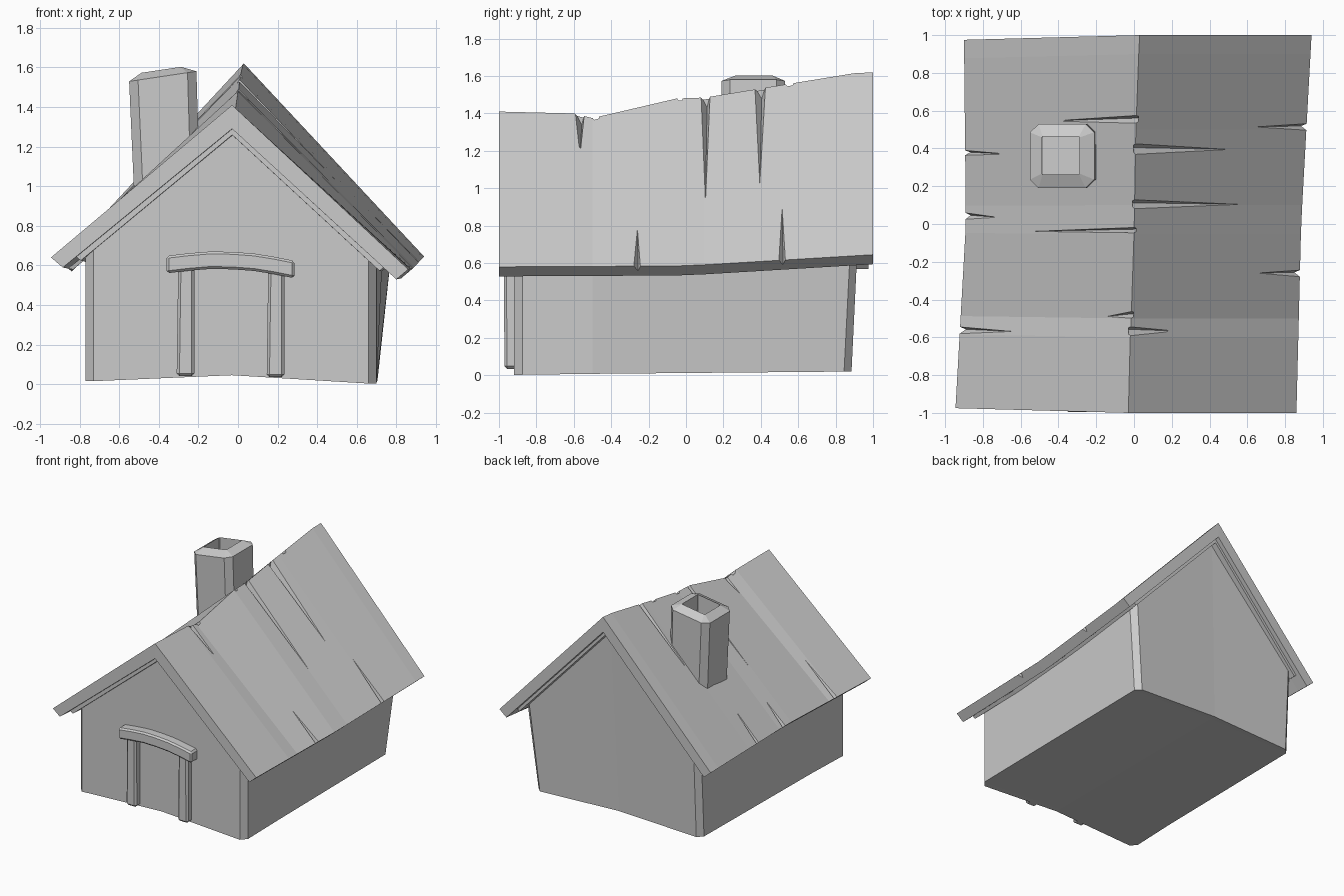
import bpy
import bmesh
from mathutils import Vector

if "Cube" in bpy.data.objects:
    bpy.data.objects.remove(bpy.data.objects["Cube"])

GREY = (0.6, 0.6, 0.6, 1)
stone = bpy.data.materials.new("plain grey")
stone.use_nodes = True
stone.diffuse_color = GREY
stone.node_tree.nodes["Principled BSDF"].inputs["Base Color"].default_value = GREY


def make_object(name, bm):
    bmesh.ops.recalc_face_normals(bm, faces=bm.faces)
    mesh = bpy.data.meshes.new(name)
    bm.to_mesh(mesh)
    bm.free()
    mesh.materials.append(stone)
    obj = bpy.data.objects.new(name, mesh)
    bpy.context.collection.objects.link(obj)
    return obj


def loft(name, rings):
    """Skin a closed tube through rings of equal length and cap both ends."""
    bm = bmesh.new()
    loops = [[bm.verts.new(p) for p in ring] for ring in rings]
    n = len(loops[0])
    for a, b in zip(loops, loops[1:]):
        for i in range(n):
            j = (i + 1) % n
            bm.faces.new((a[i], a[j], b[j], b[i]))
    for end in (loops[0], loops[-1]):
        if n == 6:  # folded sections are capped by their two halves
            bm.faces.new([end[i] for i in (0, 1, 4, 5)])
            bm.faces.new([end[i] for i in (1, 2, 3, 4)])
        else:
            bm.faces.new(end)
    return make_object(name, bm)


def bevel(obj, width):
    mod = obj.modifiers.new("edge_bevel", 'BEVEL')
    mod.width = width
    mod.segments = 1


def lerp_table(table, y):
    """Interpolate the (x, z) of a (y, x, z) table."""
    for a, b in zip(table, table[1:]):
        if y <= b[0]:
            break
    f = (y - a[0]) / (b[0] - a[0])
    return a[1] + f * (b[1] - a[1]), a[2] + f * (b[2] - a[2])


# Sagging roof lines as (y, x, z)
RIDGE = [(-1, -0.03, 1.41), (-0.6, -0.02, 1.4), (-0.5, -0.015, 1.375), (-0.05, 0, 1.48),
         (0.1, 0.003, 1.485), (0.5, 0.01, 1.55), (0.9, 0.025, 1.615), (1, 0.03, 1.62)]
EAVES = {-1: [(-1, -0.945, 0.64), (0, -0.89, 0.63), (1, -0.9, 0.62)],
         1: [(-1, 0.86, 0.58), (0, 0.885, 0.585), (1, 0.94, 0.645)]}


def roof_point(side, t, y):
    """Point on the roof top, t = 0 at the ridge and 1 at the eave."""
    rx, rz = lerp_table(RIDGE, y)
    ex, ez = lerp_table(EAVES[side], y)
    return Vector((rx + t * (ex - rx), y, rz + t * (ez - rz)))


def roof_section(y, top_drop=0.0, thick=0.12, reach=1.0):
    drop = Vector((0, 0, -top_drop))
    left, mid, right = (roof_point(-1, reach, y) + drop, roof_point(1, 0, y) + drop,
                        roof_point(1, reach, y) + drop)
    left.y *= 0.975
    tuck = thick * 0.5
    return [left, mid, right,
            right + Vector((-tuck, 0, -tuck * 0.85)),
            mid + Vector((0, 0, -thick)),
            left + Vector((tuck, 0, -tuck * 0.85))]


# Roof slab and the thin trim under it
STATIONS = [-1, -0.6, -0.5, -0.05, 0.1, 0.5, 0.9, 1]
roof = loft("roof", [roof_section(y) for y in STATIONS])
loft("roof_trim", [roof_section(y * 0.965, 0.09, 0.06, 0.87) for y in STATIONS])

# Splits in the roof: side, y, from ridge or eave (0 or 1), tip, mouth half width
CRACKS = [(1, 0.39, 0, 0.58, 0.03), (1, 0.10, 0, 0.63, 0.025), (1, -0.57, 0, 0.25, 0.025),
          (1, 0.51, 1, 0.7, 0.02), (1, -0.265, 1, 0.67, 0.02),
          (-1, 0.55, 0, 0.47, 0.022), (-1, -0.035, 0, 0.6, 0.015), (-1, -0.485, 0, 0.14, 0.02),
          (-1, 0.375, 1, 0.77, 0.015), (-1, 0.04, 1, 0.82, 0.02), (-1, -0.565, 1, 0.68, 0.02)]
bm = bmesh.new()
for side, y, start, tip_t, half in CRACKS:
    mouth = roof_point(side, 1.03 if start else -0.012, y)
    tip = roof_point(side, tip_t, y + 0.004 * side)
    corners = [bm.verts.new(p) for p in (
        mouth + Vector((0, -half * 1.4, 0.03)), mouth + Vector((0, half * 1.4, 0.03)),
        mouth + Vector((0, half * 0.5, -0.065)), tip)]
    for i in range(4):
        bm.faces.new([c for k, c in enumerate(corners) if k != i])
cutter = make_object("roof_crack_cutter", bm)
cutter.hide_render = True
cutter.display_type = 'WIRE'
cut = roof.modifiers.new("cracks", 'BOOLEAN')
cut.operation = 'DIFFERENCE'
cut.solver = 'EXACT'
cut.object = cutter


# House body with chamfered corners, slightly crooked
def wall_section(y, inset, left, right, floor, eave_l, eave_r, apex, lean=0.0):
    xl, xr = left + inset, right[0] - inset
    return [(xl, y, floor[0]), (-0.03, y, floor[1]), (xr, y, floor[2]),
            (right[1] - inset, y + lean, eave_r + inset), (apex[0], y + lean, apex[1]),
            (xl, y + lean, eave_l + inset)]


FRONT = dict(left=-0.77, right=(0.7, 0.7), floor=(0.015, 0.045, 0.003),
             eave_l=0.71, eave_r=0.65, apex=(-0.03, 1.32))
MIDDLE = dict(left=-0.76, right=(0.7, 0.73), floor=(0.018, 0.045, 0.008),
              eave_l=0.68, eave_r=0.65, apex=(-0.015, 1.3))
BACK = dict(left=-0.75, right=(0.705, 0.78), floor=(0.025, 0.05, 0.02),
            eave_l=0.71, eave_r=0.71, apex=(0.025, 1.53), lean=0.035)
loft("house_walls", [wall_section(-0.92, 0.04, **FRONT), wall_section(-0.875, 0, **FRONT),
                     wall_section(-0.5, 0, **MIDDLE),
                     wall_section(0.845, 0, **BACK), wall_section(0.885, 0.04, **BACK)])


# Door posts
def box_ring(x0, x1, y0, y1, z):
    return [(x0, y0, z), (x1, y0, z), (x1, y1, z), (x0, y1, z)]


for name, x0, x1, low in (("door_post_right", -0.31, -0.22, 0.04),
                          ("door_post_left", 0.145, 0.235, 0.035)):
    post = loft(name, [box_ring(x0, x1, -0.97, -0.88, low),
                       box_ring(x0 + 0.008, x1, -0.975, -0.88, 0.6)])
    bevel(post, 0.014)

# Arched lintel over the door
ARCH = [(-0.36, 0.56), (-0.25, 0.573), (-0.14, 0.582), (-0.03, 0.58),
        (0.08, 0.572), (0.18, 0.556), (0.285, 0.535)]
lintel = loft("door_lintel", [[(x, -0.995, z), (x, -0.88, z), (x, -0.88, z + 0.088),
                               (x, -0.995, z + 0.088)] for x, z in ARCH])
bevel(lintel, 0.012)


# Chimney with chamfered corners and an open flue
def octagon(cx, cy, half, cut, z, tilt=0.15):
    inner = half - cut
    plan = [(-inner, -half), (inner, -half), (half, -inner), (half, inner),
            (inner, half), (-inner, half), (-half, inner), (-half, -inner)]
    return [(cx + x, cy + y, z + tilt * x) for x, y in plan]


loft("chimney", [octagon(-0.355, 0.36, 0.165, 0.045, 0.88),
                 octagon(-0.38, 0.36, 0.17, 0.045, 1.555),
                 octagon(-0.388, 0.363, 0.1, 0.004, 1.588),
                 octagon(-0.385, 0.363, 0.1, 0.004, 1.42)])
